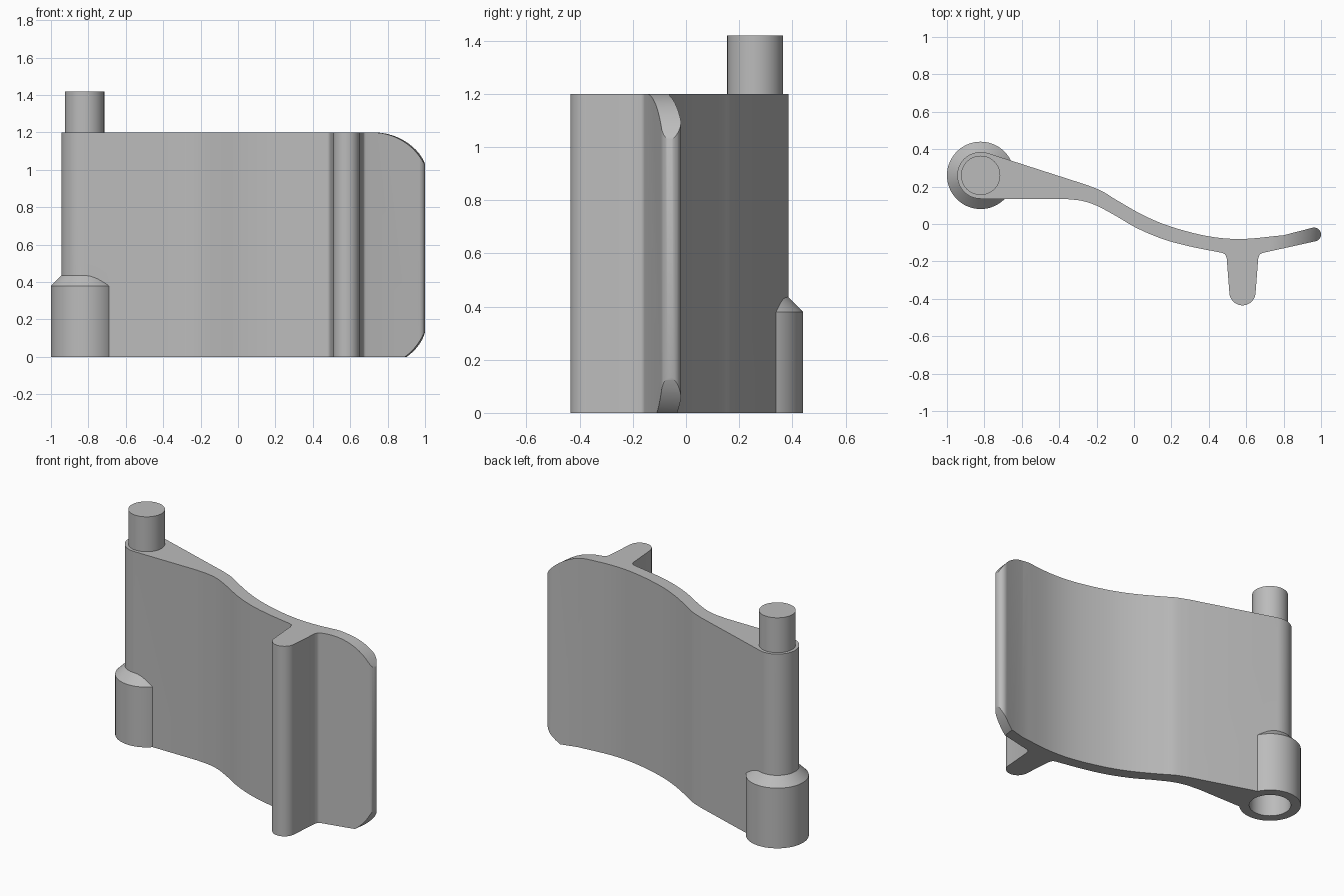
import bpy, bmesh
from math import cos, sin, radians
from mathutils import Vector

cube = bpy.data.objects.get("Cube")
if cube:
    bpy.data.objects.remove(cube)

HEIGHT = 1.2
PIVOT = (-0.82, 0.26)

grey = bpy.data.materials.new("satin grey")
grey.use_nodes = True
grey.diffuse_color = (0.5, 0.5, 0.5, 1)
grey.node_tree.nodes["Principled BSDF"].inputs["Base Color"].default_value = grey.diffuse_color


def arc(center, r, a0, a1, n):
    angles = [radians(a0 + (a1 - a0) * i / n) for i in range(n + 1)]
    return [(center[0] + r * cos(a), center[1] + r * sin(a)) for a in angles]


def spline(points, steps=5):
    """Smooth run through the points."""
    p = [Vector(q) for q in points]
    p = [2 * p[0] - p[1]] + p + [2 * p[-1] - p[-2]]
    out = []
    for a, b, c, d in zip(p, p[1:], p[2:], p[3:]):
        for i in range(steps):
            t = i / steps
            out.append(tuple(0.5 * (2 * b + (c - a) * t + (2 * a - 5 * b + 4 * c - d) * t**2
                                    + (3 * b - a - 3 * c + d) * t**3)))
    return out + [tuple(p[-2])]


def prism(name, bottom, top):
    """Solid between two matching outlines."""
    bm = bmesh.new()
    low = [bm.verts.new(v) for v in bottom]
    high = [bm.verts.new(v) for v in top]
    bm.faces.new(low[::-1])
    bm.faces.new(high)
    for i in range(len(low)):
        j = (i + 1) % len(low)
        bm.faces.new((low[i], low[j], high[j], high[i]))
    bmesh.ops.recalc_face_normals(bm, faces=bm.faces)
    return finish(name, bm)


def turned(name, rings, sides=64):
    """Turned solid on the pivot axis from (radius, z) rings."""
    bm = bmesh.new()
    loops = [[bm.verts.new((x, y, z)) for x, y in arc(PIVOT, r, 0, 360, sides)[:-1]]
             for r, z in rings]
    for low, high in zip(loops, loops[1:]):
        for i in range(sides):
            j = (i + 1) % sides
            bm.faces.new((low[i], low[j], high[j], high[i]))
    bm.faces.new(loops[0][::-1])
    bm.faces.new(loops[-1])
    return finish(name, bm)


def finish(name, bm):
    mesh = bpy.data.meshes.new(name)
    bm.to_mesh(mesh)
    bm.free()
    mesh.materials.append(grey)
    obj = bpy.data.objects.new(name, mesh)
    bpy.context.collection.objects.link(obj)
    return obj


def combine(target, tool, operation):
    mod = target.modifiers.new(tool.name, 'BOOLEAN')
    mod.operation, mod.solver, mod.object = operation, 'EXACT', tool
    bpy.context.view_layer.objects.active = target
    bpy.ops.object.modifier_apply(modifier=mod.name)
    bpy.data.objects.remove(tool)


# Curved lever plate with its finger rib, as one outline seen from above
rib_x = 0.58
half_rib = (spline([(-0.115, -0.153), (-0.094, -0.162), (-0.084, -0.185)])
            + arc((0, -0.365), 0.07, 184, 270, 10))
rib = half_rib + [(-x, y) for x, y in half_rib[-2::-1]]
outline = arc(PIVOT, 0.125, 72, 270, 36)
outline += spline([(-0.38, 0.135), (-0.28, 0.124), (-0.2, 0.098), (-0.1, 0.045), (0, -0.014),
                   (0.1, -0.06), (0.2, -0.095), (0.32, -0.125)])
outline += [(rib_x + x, y) for x, y in rib]
outline += arc((0.963, -0.056), 0.037, -74, 106, 14)
outline += spline([(0.8, -0.06), (0.58, -0.08), (0.4, -0.066), (0.2, -0.015), (0.05, 0.047),
                   (-0.1, 0.132), (-0.17, 0.175), (-0.25, 0.208)])
lever = prism("lever_plate", [(x, y, 0) for x, y in outline], [(x, y, HEIGHT) for x, y in outline])

# Rounded upper and lower corners at the free end
SKEW = 0.04
upper = arc((0.73, HEIGHT - 0.3), 0.3, 90, 15, 24)
upper = upper + [(1.2, upper[-1][1]), (1.2, 1.4), (0.73, 1.4)]
lower = arc((0.72, 0.24), 0.3, -62, -10, 16)
lower = lower + [(1.2, lower[-1][1]), (1.2, -0.2), (lower[0][0], -0.2)]
for name, shape in (("upper_corner", upper), ("lower_corner", lower)):
    cutter = prism(name, [(x - SKEW / 2, -0.2, z) for x, z in shape],
                   [(x + SKEW / 2, 0.1, z) for x, z in shape])
    combine(lever, cutter, 'DIFFERENCE')

# Pivot boss with sloped shoulder, then the blind socket under it
boss = turned("pivot_boss", [(0.18, 0), (0.18, 0.38), (0.1, 0.46)])
combine(lever, boss, 'UNION')
socket = turned("pivot_socket", [(0.122, -0.1), (0.122, 0.25)])
combine(lever, socket, 'DIFFERENCE')

# Pivot pin on top
pin = turned("pivot_pin", [(0.105, HEIGHT), (0.105, 1.42)])

# Smooth shading with crisp edges
bpy.ops.object.select_all(action='DESELECT')
for part in (lever, pin):
    part.select_set(True)
bpy.context.view_layer.objects.active = lever
bpy.ops.object.shade_smooth_by_angle(angle=radians(30))
